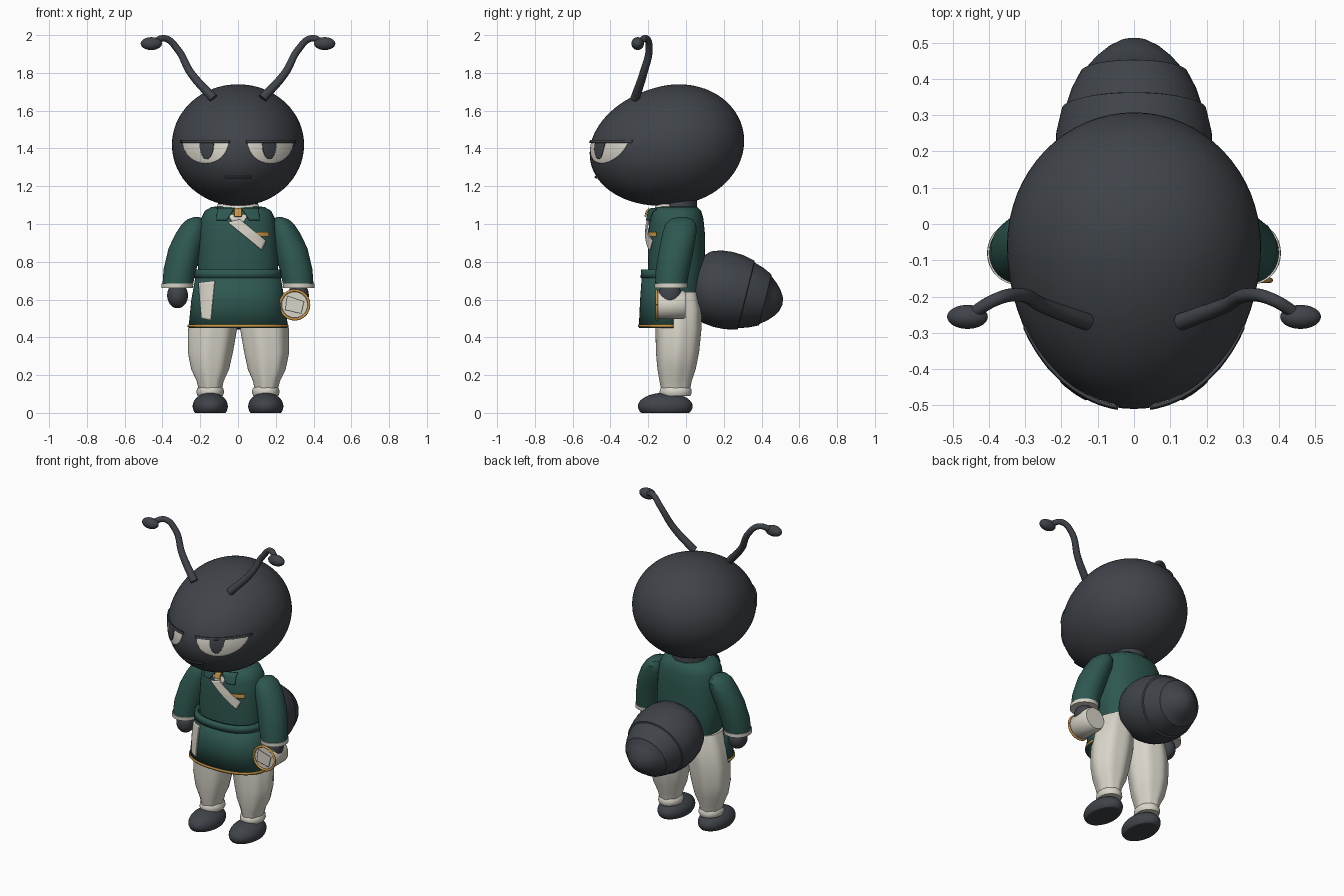
import bpy, bmesh, math
from mathutils import Matrix, Vector
from mathutils.bvhtree import BVHTree

cube = bpy.data.objects.get("Cube")
if cube:
    bpy.data.objects.remove(cube, do_unlink=True)
parts = []


def material(name, rgb):
    m = bpy.data.materials.new(name)
    m.use_nodes = True
    m.diffuse_color = (*rgb, 1)
    m.node_tree.nodes["Principled BSDF"].inputs["Base Color"].default_value = (*rgb, 1)
    return m


charcoal = material("charcoal", (0.05, 0.056, 0.066))
green = material("dark green", (0.027, 0.095, 0.08))
cream = material("cream", (0.69, 0.66, 0.58))
gold = material("gold", (0.58, 0.3, 0.06))


def finish(name, bm, mat, thick=0):
    mesh = bpy.data.meshes.new(name)
    bm.to_mesh(mesh)
    bm.free()
    mesh.materials.append(mat)
    obj = bpy.data.objects.new(name, mesh)
    bpy.context.collection.objects.link(obj)
    if thick:
        mod = obj.modifiers.new("thickness", 'SOLIDIFY')
        mod.thickness = thick
    parts.append(obj)
    return obj


def loft(name, rings, mat, arc=None, power=2, ripple=0, matrix=Matrix(), thick=0, seg=48):
    """Ellipse rings (cx, cy, z, rx, ry), lowest first; arc gives an open front panel."""
    bm = bmesh.new()
    a0, a1 = arc or (0, 360)
    count = seg + 1 if arc else seg
    rows = []
    for cx, cy, z, rx, ry in rings:
        row = []
        for k in range(count):
            a = math.radians(a0 + (a1 - a0) * k / seg)
            c, s = math.cos(a), math.sin(a)
            f = 1 + ripple * math.cos(7 * a)
            x = cx + f * rx * math.copysign(abs(c) ** (2 / power), c)
            y = cy + f * ry * math.copysign(abs(s) ** (2 / power), s)
            row.append(bm.verts.new(matrix @ Vector((x, y, z))))
        rows.append(row)
    for low, high in zip(rows, rows[1:]):
        for k in range(seg):
            n = (k + 1) % count
            bm.faces.new((low[k], low[n], high[n], high[k]))
    if not arc:
        bm.faces.new(rows[0][::-1])
        bm.faces.new(rows[-1])
    return finish(name, bm, mat, thick)


def ball(name, centre, radii, mat, back=None, tilt=0, floor=None):
    """Ellipsoid; back gives a different length behind its widest point."""
    bm = bmesh.new()
    bmesh.ops.create_uvsphere(bm, u_segments=64, v_segments=40, radius=1)
    rot = Matrix.Rotation(math.radians(tilt), 3, 'X')
    for v in bm.verts:
        depth = back if back and v.co.y > 0 else radii[1]
        v.co = rot @ Vector((v.co.x * radii[0], v.co.y * depth, v.co.z * radii[2])) + Vector(centre)
        if floor is not None:
            v.co.z = max(v.co.z, floor)
    return finish(name, bm, mat)


def plate(name, shape, target, mat, off=0.008, n=16):
    """Thin plate laid on the front of a part; shape maps u, v to x, z."""
    tree = BVHTree.FromPolygons([v.co for v in target.data.vertices],
                                [p.vertices[:] for p in target.data.polygons])
    bm = bmesh.new()
    grid = []
    for i in range(n + 1):
        row = []
        for j in range(n + 1):
            x, z = shape(i / n, j / n)
            hit = tree.ray_cast(Vector((x, -2, z)), Vector((0, 1, 0)))[0]
            row.append(bm.verts.new((x, (hit.y if hit else -0.1) - off, z)))
        grid.append(row)
    for i in range(n):
        for j in range(n):
            f = bm.faces.new((grid[i][j], grid[i][j + 1], grid[i + 1][j + 1], grid[i + 1][j]))
            f.normal_update()
            if f.normal.y > 0:
                f.normal_flip()
    bmesh.ops.remove_doubles(bm, verts=bm.verts, dist=0.0001)
    return finish(name, bm, mat, min(off, 0.009))


def quad(tl, tr, br, bl):
    tl, tr, br, bl = map(Vector, (tl, tr, br, bl))
    return lambda u, v: tl.lerp(tr, u).lerp(bl.lerp(br, u), v)


def half_moon(cx, top, w, h):
    def shape(u, v):
        a = math.pi * u
        return cx - w * math.cos(a), top - h * v * math.sin(a)
    return shape


def tube(name, points, depth, mat):
    """Smooth tube through points (x, y, z, relative radius)."""
    cu = bpy.data.curves.new(name, 'CURVE')
    cu.dimensions = '3D'
    cu.bevel_depth, cu.bevel_resolution, cu.use_fill_caps = depth, 5, True
    sp = cu.splines.new('BEZIER')
    sp.bezier_points.add(len(points) - 1)
    for p, (x, y, z, r) in zip(sp.bezier_points, points):
        p.co, p.radius = (x, y, z), r
        p.handle_left_type = p.handle_right_type = 'AUTO'
    temp = bpy.data.objects.new(name + "_path", cu)
    bpy.context.collection.objects.link(temp)
    dg = bpy.context.evaluated_depsgraph_get()
    bm = bmesh.new()
    bm.from_mesh(bpy.data.meshes.new_from_object(temp.evaluated_get(dg)))
    bpy.data.objects.remove(temp, do_unlink=True)
    return finish(name, bm, mat)


# Head, neck and mouth
head = ball("head", (0, -0.06, 1.42), (0.35, 0.455, 0.317), charcoal, back=0.37, tilt=12)
loft("neck", [(0, -0.04, 1.04, 0.11, 0.1), (0, -0.04, 1.18, 0.1, 0.095)], charcoal)
plate("mouth", quad((-0.07, 1.25), (0.07, 1.25), (0.07, 1.241), (-0.07, 1.241)), head, charcoal, 0.012)

# Torso with rounded shoulders
torso = loft("tunic_body", [
    (0, -0.045, 0.58, 0.18, 0.135), (0, -0.05, 0.68, 0.205, 0.15), (0, -0.05, 0.8, 0.215, 0.152),
    (0, -0.05, 0.95, 0.205, 0.15), (0, -0.05, 1.03, 0.195, 0.142), (0, -0.05, 1.07, 0.175, 0.13),
    (0, -0.05, 1.09, 0.14, 0.11), (0, -0.05, 1.094, 0.1, 0.08)], green, power=2.3)

# Front skirt panel, hem trim and belt
front = (178, 362)
skirt = loft("skirt", [(0, -0.075, 0.45, 0.262, 0.175), (0, -0.075, 0.6, 0.247, 0.168),
                       (0, -0.075, 0.74, 0.222, 0.158)], green, front, 2.3, thick=0.014)
loft("hem_trim", [(0, -0.075, 0.455, 0.267, 0.18), (0, -0.075, 0.468, 0.266, 0.179)],
     gold, front, 2.3, thick=0.008)
loft("belt", [(0, -0.075, 0.715, 0.231, 0.166), (0, -0.075, 0.76, 0.226, 0.162)],
     green, front, 2.3, thick=0.02)
plate("skirt_tag", quad((-0.21, 0.69), (-0.125, 0.7), (-0.145, 0.49), (-0.195, 0.5)), skirt, cream, 0.01)

# Neckline, sash and badges
loft("shirt_collar", [(0, -0.05, 1.06, 0.125, 0.12), (0, -0.05, 1.105, 0.115, 0.11)],
     cream, (200, 340), thick=0.01)
plate("shirt_front", quad((-0.055, 1.05), (0.055, 1.05), (0.02, 0.995), (-0.02, 0.995)), torso, cream)
plate("sash", quad((-0.055, 1.01), (0.01, 1.025), (0.15, 0.91), (0.127, 0.862)), torso, cream, 0.018)
plate("chest_bar", quad((0.085, 0.957), (0.165, 0.957), (0.165, 0.933), (0.085, 0.933)), torso, gold, 0.012)
plate("collar_clasp", quad((-0.02, 1.085), (0.02, 1.085), (0.02, 1.04), (-0.02, 1.04)), torso, gold, 0.032)

# Paired parts
for s, side in ((1, "left"), (-1, "right")):
    plate(side + "_eye", half_moon(s * 0.172, 1.435, 0.12, 0.115), head, cream, 0.006)
    plate(side + "_pupil", half_moon(s * 0.167, 1.435, 0.038, 0.092), head, charcoal, 0.011)
    plate(side + "_eyelid", quad((s * 0.045, 1.445), (s * 0.305, 1.445),
                                 (s * 0.305, 1.43), (s * 0.045, 1.43)), head, charcoal, 0.014)
    plate(side + "_collar_flap", quad((s * 0.02, 1.085), (s * 0.11, 1.085),
                                      (s * 0.115, 1.02), (s * 0.06, 1.02)), torso, green, 0.022)
    tube(side + "_antenna", [(s * 0.13, -0.27, 1.665, 1.1), (s * 0.25, -0.225, 1.8, 0.95),
                             (s * 0.32, -0.195, 1.925, 0.85), (s * 0.385, -0.21, 1.982, 0.8),
                             (s * 0.45, -0.25, 1.96, 0.8)], 0.022, charcoal)
    ball(side + "_antenna_bulb", (s * 0.459, -0.256, 1.955), (0.056, 0.033, 0.034), charcoal)
    loft(side + "_sleeve", [
        (s * 0.32, -0.08, 0.675, 0.08, 0.084), (s * 0.307, -0.07, 0.76, 0.087, 0.09),
        (s * 0.28, -0.05, 0.87, 0.088, 0.092), (s * 0.25, -0.035, 0.95, 0.08, 0.09),
        (s * 0.233, -0.028, 1.0, 0.063, 0.082), (s * 0.225, -0.025, 1.025, 0.043, 0.06),
        (s * 0.22, -0.025, 1.036, 0.015, 0.025)], green)
    loft(side + "_cuff", [(s * 0.322, -0.08, 0.662, 0.083, 0.087),
                          (s * 0.32, -0.08, 0.685, 0.084, 0.088)], cream)
    ball(side + "_hand", (s * 0.32, -0.085, 0.622), (0.055, 0.062, 0.068), charcoal)
    loft(side + "_trouser_leg", [
        (s * 0.148, -0.055, 0.12, 0.06, 0.075), (s * 0.149, -0.055, 0.17, 0.072, 0.085),
        (s * 0.15, -0.05, 0.23, 0.1, 0.1), (s * 0.149, -0.045, 0.32, 0.119, 0.113),
        (s * 0.138, -0.04, 0.44, 0.129, 0.12), (s * 0.125, -0.04, 0.55, 0.12, 0.12),
        (s * 0.11, -0.045, 0.64, 0.1, 0.11)], cream, ripple=0.025)
    loft(side + "_ankle_band", [
        (s * 0.147, -0.055, 0.09, 0.066, 0.078), (s * 0.147, -0.055, 0.105, 0.073, 0.085),
        (s * 0.147, -0.055, 0.125, 0.071, 0.083), (s * 0.147, -0.055, 0.14, 0.06, 0.073)], cream)
    ball(side + "_shoe", (s * 0.147, -0.11, 0.035), (0.093, 0.145, 0.072), charcoal, floor=0)

# Banded abdomen, tilted down behind
profile = [(0, 0.14), (0.04, 0.18), (0.09, 0.198), (0.15, 0.205), (0.21, 0.202), (0.275, 0.188),
           (0.278, 0.179), (0.33, 0.163), (0.38, 0.139), (0.383, 0.13), (0.42, 0.1),
           (0.45, 0.067), (0.468, 0.036), (0.475, 0.004)]
loft("abdomen", [(0, 0, t, r * 1.06, r) for t, r in profile], charcoal,
     matrix=Matrix.Translation((0, 0.05, 0.69)) @ Matrix.Rotation(math.radians(-104), 4, 'X'))

# Carried drum-shaped flask with a gold front ring and square label
lay = Matrix.Translation((0.3, -0.155, 0.572)) @ Matrix.Rotation(math.radians(-90), 4, 'X')
flask = loft("flask", [(0, 0, 0, 0.068, 0.068), (0, 0, 0.012, 0.076, 0.076),
                       (0, 0, 0.14, 0.076, 0.076), (0, 0, 0.152, 0.068, 0.068)], cream, matrix=lay)
ring = [(0.3 + 0.076 * math.cos(k * math.pi / 12), -0.155, 0.572 + 0.076 * math.sin(k * math.pi / 12), 1)
        for k in range(25)]
tube("flask_ring", ring, 0.007, gold)
plate("flask_label", quad((0.26, 0.62), (0.35, 0.59), (0.335, 0.525), (0.25, 0.545)), flask, cream)

# Smooth shading with sharp edges kept
bpy.ops.object.select_all(action='DESELECT')
for obj in parts:
    obj.select_set(True)
bpy.context.view_layer.objects.active = head
bpy.ops.object.shade_smooth_by_angle(angle=math.radians(35))
